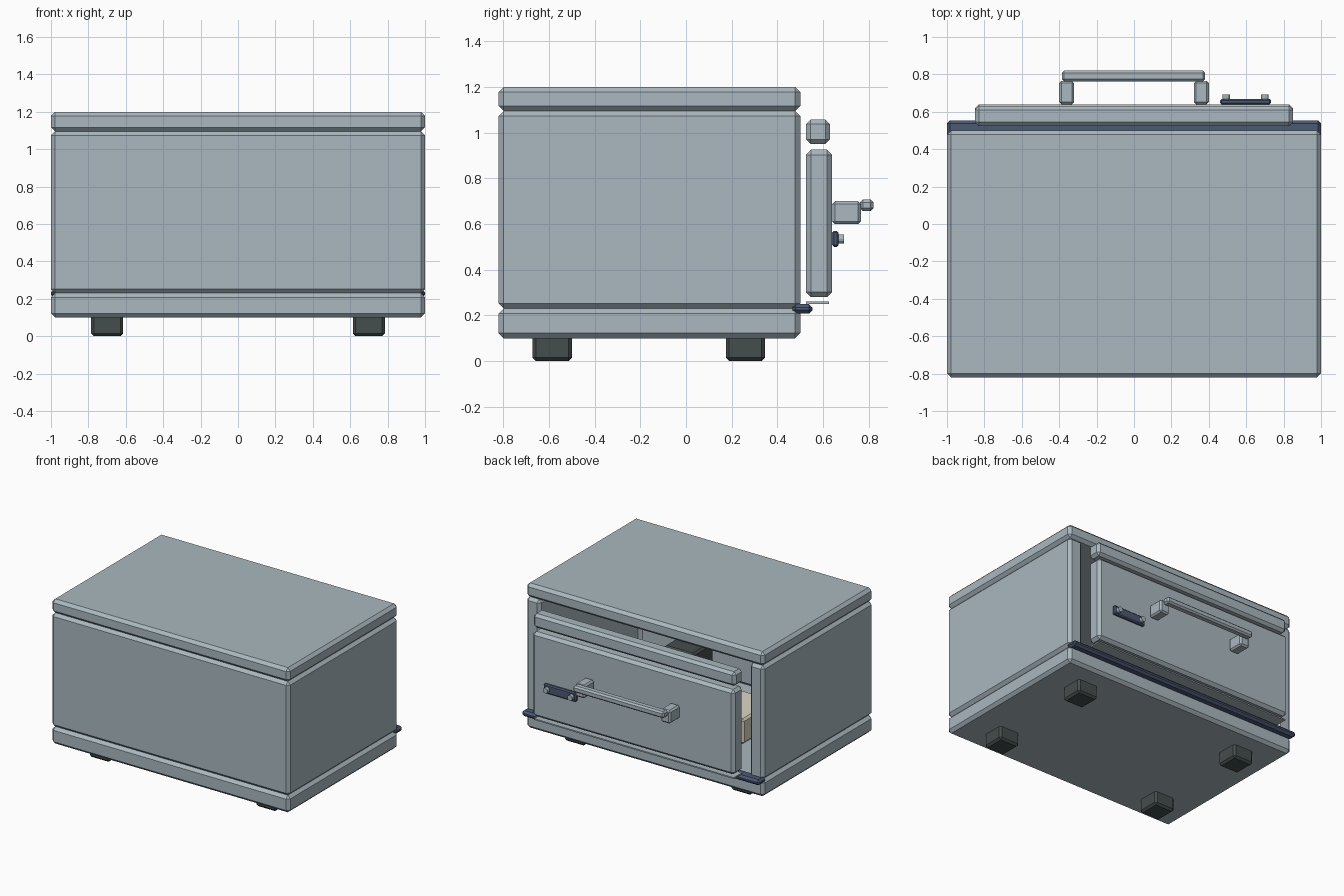
import bpy, bmesh

if "Cube" in bpy.data.objects:
    bpy.data.objects.remove(bpy.data.objects["Cube"])


def material(name, rgb):
    m = bpy.data.materials.new(name)
    m.diffuse_color = (*rgb, 1)
    m.use_nodes = True
    m.node_tree.nodes["Principled BSDF"].inputs["Base Color"].default_value = m.diffuse_color
    return m


STEEL = material("steel_blue", (0.40, 0.48, 0.52))
NAVY = material("navy", (0.07, 0.10, 0.17))
RUBBER = material("dark_rubber", (0.06, 0.075, 0.075))
CREAM = material("cream", (0.72, 0.68, 0.55))


def finish(name, bm, mat, bevel):
    bmesh.ops.recalc_face_normals(bm, faces=bm.faces)
    if bevel:
        bmesh.ops.bevel(bm, geom=bm.edges[:], offset=bevel, segments=1,
                        affect='EDGES', clamp_overlap=True)
    me = bpy.data.meshes.new(name)
    bm.to_mesh(me)
    bm.free()
    me.materials.append(mat)
    ob = bpy.data.objects.new(name, me)
    bpy.context.collection.objects.link(ob)
    return ob


def box(name, x, y, z, mat=STEEL, bevel=0.02):
    bm = bmesh.new()
    bmesh.ops.create_cube(bm, size=1)
    for v in bm.verts:
        v.co = [(a + b) / 2 + c * (b - a) for c, (a, b) in zip(v.co, (x, y, z))]
    return finish(name, bm, mat, bevel)


# Cabinet: base, lid and a U-shaped wall open towards +y
box("base", (-1, 1), (-0.82, 0.50), (0.10, 0.23), bevel=0.022)
box("lid", (-1, 1), (-0.82, 0.50), (1.095, 1.20), bevel=0.022)
bm = bmesh.new()
outline = [(-1, 0.5), (-1, -0.82), (1, -0.82), (1, 0.5),
           (0.88, 0.5), (0.88, -0.70), (-0.88, -0.70), (-0.88, 0.5)]
face = bm.faces.new([bm.verts.new((x, y, 0.23)) for x, y in outline])
top = bmesh.ops.extrude_face_region(bm, geom=[face])
bmesh.ops.translate(bm, vec=(0, 0, 0.865),
                    verts=[g for g in top["geom"] if isinstance(g, bmesh.types.BMVert)])
finish("wall_shell", bm, STEEL, 0.022)

# Feet
for i, x in enumerate((-0.70, 0.70)):
    for j, y in enumerate((-0.585, 0.26)):
        box(f"foot_{i}_{j}", (x - 0.086, x + 0.086), (y - 0.086, y + 0.086),
            (0, 0.12), RUBBER, 0.015)

# Door panel, header strip, thin sill and hinge bar
box("door", (-0.85, 0.85), (0.525, 0.64), (0.28, 0.925), bevel=0.022)
box("header_strip", (-0.85, 0.85), (0.525, 0.63), (0.95, 1.057), bevel=0.02)
box("thin_sill", (-0.84, 0.84), (0.525, 0.625), (0.25, 0.26), bevel=0)
box("hinge_bar", (-1, 1), (0.465, 0.553), (0.208, 0.25), NAVY, 0.015)

# Handle
for s, side in ((-1, "left"), (1, "right")):
    box(f"handle_post_{side}", sorted((s * 0.32, s * 0.40)), (0.64, 0.765),
        (0.60, 0.70), bevel=0.012)
box("handle_bar", (-0.385, 0.38), (0.762, 0.82), (0.657, 0.707), bevel=0.012)

# Latch plate with two studs
box("latch_plate", (0.46, 0.733), (0.64, 0.668), (0.50, 0.57), NAVY, 0.008)
for i, x in enumerate((0.493, 0.70)):
    bpy.ops.mesh.primitive_cylinder_add(vertices=12, radius=0.02, depth=0.035,
                                        location=(x, 0.675, 0.535),
                                        rotation=(1.5708, 0, 0))
    ob = bpy.context.object
    ob.name = f"latch_stud_{i}"
    ob.data.materials.append(STEEL)

# Contents glimpsed through the gaps
box("cream_block", (-0.55, -0.15), (-0.30, 0.10), (0.23, 0.42), CREAM, 0.015)
box("dark_block", (0.15, 0.40), (-0.55, -0.30), (0.23, 0.58), RUBBER, 0.015)
